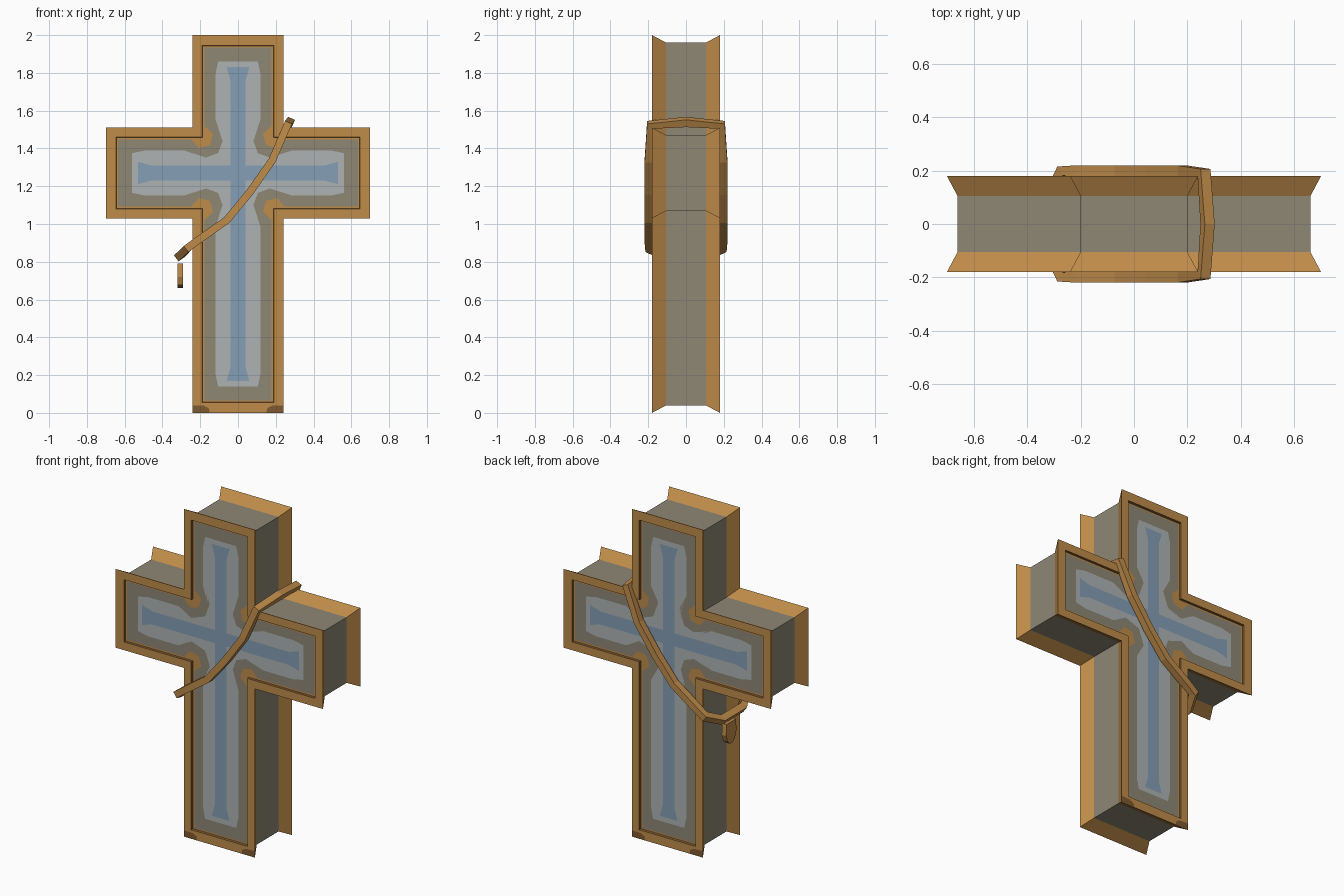
import bpy, bmesh, math
from mathutils import Vector

if "Cube" in bpy.data.objects:
    bpy.data.objects.remove(bpy.data.objects["Cube"])

def material(name, rgb):
    m = bpy.data.materials.new(name)
    m.diffuse_color = (*rgb, 1)
    m.use_nodes = True
    m.node_tree.nodes["Principled BSDF"].inputs["Base Color"].default_value = m.diffuse_color
    return m

MATS = [material("ochre wood", (.52, .26, .068)),
        material("dark brown wood", (.21, .10, .03)),
        material("warm grey stone", (.274, .243, .179)),
        material("pale grey", (.42, .45, .45)),
        material("dusty blue", (.233, .342, .462))]
OCHRE, BROWN, GREY, PALE, BLUE = range(5)

def finish(name, bm):
    bmesh.ops.remove_doubles(bm, verts=bm.verts, dist=1e-5)
    bmesh.ops.recalc_face_normals(bm, faces=bm.faces)
    me = bpy.data.meshes.new(name)
    bm.to_mesh(me)
    bm.free()
    for m in MATS:
        me.materials.append(m)
    ob = bpy.data.objects.new(name, me)
    bpy.context.collection.objects.link(ob)
    return ob

# Cross outline: limb half width, end inset, end flare, inner-corner radius, depth
CZ, ARC = 1.27, 5
def cross_loop(w, e, flare, r, y):
    pts = []
    for k, length in enumerate((.70, .73, .70, 1.27)):
        c, s = round(math.cos(k * math.pi / 2)), round(math.sin(k * math.pi / 2))
        end = length - e
        loc = [(end - .07, -w), (end, -w - flare), (end, w + flare), (end - .07, w)]
        for i in range(ARC):
            if r:
                t = math.asin((.19 - w) / r)
                a = -t + (2 * t - 1.5 * math.pi) * i / (ARC - 1)
                loc.append((.19 + r * math.cos(a), .19 + r * math.sin(a)))
            else:
                loc.append((w, w))
        pts += [Vector((a * c - b * s, y, CZ + a * s + b * c)) for a, b in loc]
    return pts

# Cross body: lofted flared rims, recessed panels with nested colour bands
half = [(.20, .04, 0, 0, .105), (.24, 0, 0, 0, .18), (.19, .055, 0, 0, .18),
        (.188, .058, 0, 0, .167), (.178, .066, 0, .06, .167),
        (.12, .14, -.015, .12, .167), (.04, .17, .02, 0, .167)]
half_cols = [OCHRE, OCHRE, BROWN, OCHRE, GREY, PALE]
specs = [(*h[:4], -h[4]) for h in reversed(half)] + half
cols = half_cols[::-1] + [GREY] + half_cols
bm = bmesh.new()
loops = [[bm.verts.new(p) for p in cross_loop(*s)] for s in specs]
n = len(loops[0])
for b, col in enumerate(cols):
    for j in range(n):
        k = (j + 1) % n
        f = bm.faces.new((loops[b][j], loops[b][k], loops[b + 1][k], loops[b + 1][j]))
        f.material_index = col
        # aged strips along the upper left of the panel
        mid = f.calc_center_median()
        if b in (3, 9) and mid.x < -.15 and mid.z > 1.3 and not 4 <= j % 9 <= 7:
            f.material_index = BROWN
for lp in (loops[0], loops[-1]):
    bm.faces.new(lp).material_index = BLUE
finish("cross_body", bm)

# Dark worn corners at the foot of both frames
bm = bmesh.new()
for sx in (-1, 1):
    for sy in (-1, 1):
        rim = [(.238, .003), (.15, .003), (.155, .025), (.18, .038), (.238, .04)]
        bm.faces.new([bm.verts.new((sx * x, sy * .181, z)) for x, z in rim]).material_index = BROWN
finish("foot_wear_patches", bm)

# Band slung diagonally round the cross: closed square-section sweep
face_path = [(-.265, .875), (-.21, .915), (-.06, 1.02), (.06, 1.165), (.18, 1.335), (.262, 1.525)]
front = [Vector((x, -.198 if i < 5 else -.19, z)) for i, (x, z) in enumerate(face_path)]
back = [Vector((p.x, -p.y, p.z)) for p in reversed(front)]
path = front + [Vector((.275, 0, 1.54))] + back + [
    Vector((-.31, .1, .83)), Vector((-.31, -.1, .83))]

def slope(x):
    i = min(range(6), key=lambda q: abs(face_path[q][0] - x))
    a, b = face_path[max(i - 1, 0)], face_path[min(i + 1, 5)]
    return Vector((b[0] - a[0], 0, b[1] - a[1])).normalized()

bm = bmesh.new()
rings = []
for i, p in enumerate(path):
    t = (path[(i + 1) % len(path)] - path[i - 1]).normalized()
    d = slope(p.x)
    wide = Vector((-d.z, 0, d.x))
    out = t.cross(wide).normalized()
    if out.dot(p - Vector((0, 0, p.z))) < 0:
        out = -out
    rings.append([bm.verts.new(p + out * .021 * u + wide * .02 * v)
                  for u, v in ((1, -1), (1, 1), (-1, 1), (-1, -1))])
for i in range(len(rings)):
    a, b = rings[i], rings[(i + 1) % len(rings)]
    for j in range(4):
        k = (j + 1) % 4
        f = bm.faces.new((a[j], a[k], b[k], b[j]))
        f.material_index = BROWN if j == 2 else OCHRE
finish("diagonal_band", bm)

# Small pendant hanging beside the cross
bm = bmesh.new()
shape = [(-.045, .79), (.045, .79), (.05, .72), (.035, .68), (.012, .66),
         (-.012, .66), (-.035, .68), (-.05, .72)]
f = bm.faces.new([bm.verts.new((-.32, y + .02, z)) for y, z in shape])
g = bmesh.ops.extrude_face_region(bm, geom=[f])
bmesh.ops.translate(bm, vec=(.03, 0, 0),
                    verts=[v for v in g["geom"] if isinstance(v, bmesh.types.BMVert)])
bm.normal_update()
for f in bm.faces:
    f.material_index = BROWN if f.calc_center_median().z < .70 else OCHRE
finish("hanging_pendant", bm)
